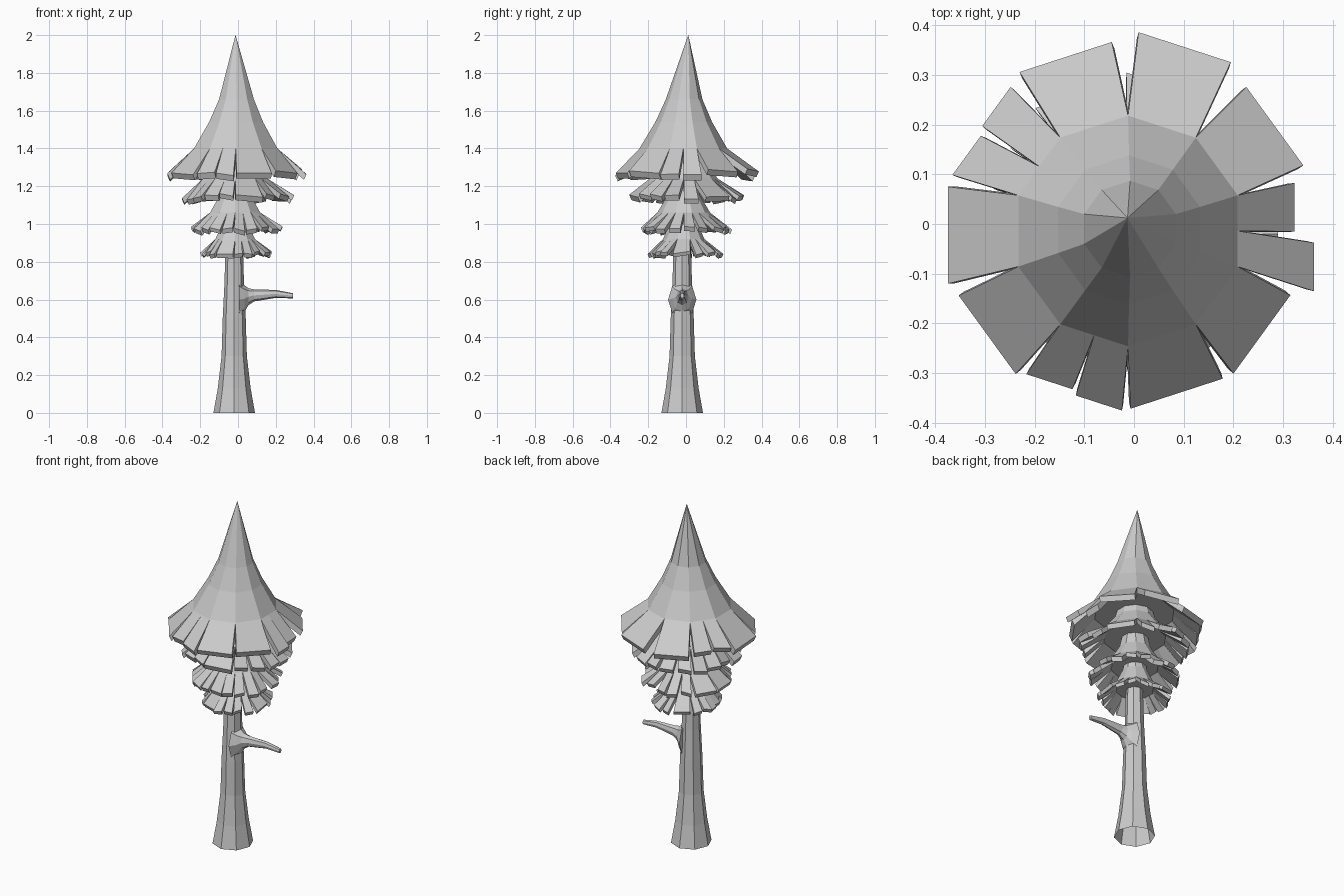
import bpy, bmesh, random
from math import cos, sin, pi, radians
from mathutils import Vector

cube = bpy.data.objects.get("Cube")
if cube:
    bpy.data.objects.remove(cube, do_unlink=True)

random.seed(4)
grey = bpy.data.materials.new("light grey")
grey.use_nodes = True
grey.diffuse_color = (0.6, 0.6, 0.6, 1)
grey.node_tree.nodes["Principled BSDF"].inputs["Base Color"].default_value = (0.6, 0.6, 0.6, 1)


def finish(bm, name):
    bmesh.ops.recalc_face_normals(bm, faces=bm.faces)
    mesh = bpy.data.meshes.new(name)
    bm.to_mesh(mesh)
    bm.free()
    mesh.materials.append(grey)
    obj = bpy.data.objects.new(name, mesh)
    bpy.context.collection.objects.link(obj)
    return obj


def loft(bm, rings, cap_start=False, cap_end=True):
    """Bridge rings of points into a skin."""
    loops = [[bm.verts.new(p) for p in ring] for ring in rings]
    n = len(loops[0])
    for a, b in zip(loops, loops[1:]):
        for i in range(n):
            j = (i + 1) % n
            bm.faces.new((a[i], a[j], b[j], b[i]))
    if cap_start:
        bm.faces.new(loops[0])
    if cap_end:
        bm.faces.new(loops[-1])


def ring(cx, cy, z, r, sides, start=0.0):
    angles = [start + 2 * pi * i / sides for i in range(sides)]
    return [Vector((cx + r * cos(a), cy + r * sin(a), z)) for a in angles]


# Trunk: eight sides, flared and open at the foot
bm = bmesh.new()
trunk = [(0, .11), (.13, .087), (.3, .067), (.5, .061), (.68, .052), (.85, .047), (1.1, .045)]
loft(bm, [ring(-.02, -.02, z, r, 8) for z, r in trunk])
finish(bm, "trunk")

# Branch stub: flares out of the trunk on the left side
bm = bmesh.new()
branch = [(.005, .6, .1), (.035, .605, .07), (.055, .615, .045), (.085, .622, .032),
          (.2, .63, .021), (.29, .62, .014)]
loft(bm, [[(x, -.02 + .75 * r * cos(k * pi / 4), z + r * sin(k * pi / 4)) for k in range(8)]
          for x, z, r in branch], cap_start=True)
finish(bm, "branch")


def slab(bm, a, b, mid, drop, twist, thick):
    """Flat shingle hung from edge a-b, widening towards its outer end."""
    half = (b - a) * 0.68
    half.z += twist
    outer = Vector((mid.x, mid.y, a.z - drop))
    top = [a, b, outer + half, outer - half]
    out = Vector((mid.x, mid.y, 0)).normalized()
    under = [p - out * thick * .45 - Vector((0, 0, thick)) for p in top]
    loft(bm, [top, under], cap_start=True)


def tier(name, body, r_out, drop, thick, splits=None, reach=None):
    """Ten-sided flared body with a skirt of whole or halved shingles."""
    bm = bmesh.new()
    start = radians(18)
    rings = [ring(cx, cy, z, r, 10, start) for cx, cy, z, r in body]
    hem = rings[-1]
    inner = [p - Vector((0, 0, thick)) for p in hem]
    loft(bm, rings + [inner], cap_start=True)
    count = 0
    for i in range(10):
        a, b = hem[i], hem[(i + 1) % 10]
        split = (i in splits) if splits is not None else random.random() < .6
        m = (a + b) / 2
        edges = [(a, m), (m, b)] if split else [(a, b)]
        for p, q in edges:
            c = (p + q) / 2
            direction = Vector((c.x, c.y, 0)).normalized()
            r = reach[count] if reach else r_out * random.uniform(.92, 1.04)
            count += 1
            # halves keep a narrow gap between them
            slab(bm, p, q, direction * r, drop * random.uniform(.85, 1.08),
                 random.uniform(-.008, .008), thick * random.uniform(.9, 1.1))
    bmesh.ops.remove_doubles(bm, verts=bm.verts, dist=1e-5)
    finish(bm, name)


# Crown: pointed top tier over three smaller skirts
top_body = [(-.013, .012, 2, .0005), (-.008, -.01, 1.66, .097),
            (-.01, -.012, 1.54, .15), (-.012, -.014, 1.4, .232)]
top_reach = [.345, .37, .363, .364, .364, .375, .37, .36, .367, .352, .34, .372, .325]
tier("crown_top", top_body, .36, .13, .03, splits=(3, 6, 9), reach=top_reach)

lower = [("crown_upper_skirt", 1.24, .18, .295, .1, .026),
         ("crown_middle_skirt", 1.06, .14, .238, .085, .022),
         ("crown_lower_skirt", .92, .11, .192, .075, .02)]
for name, z, r, r_out, drop, thick in lower:
    c = (-.015, -.012)
    body = [(*c, z + .2, r * .45), (*c, z + .09, r * .62), (*c, z, r)]
    tier(name, body, r_out, drop, thick)
